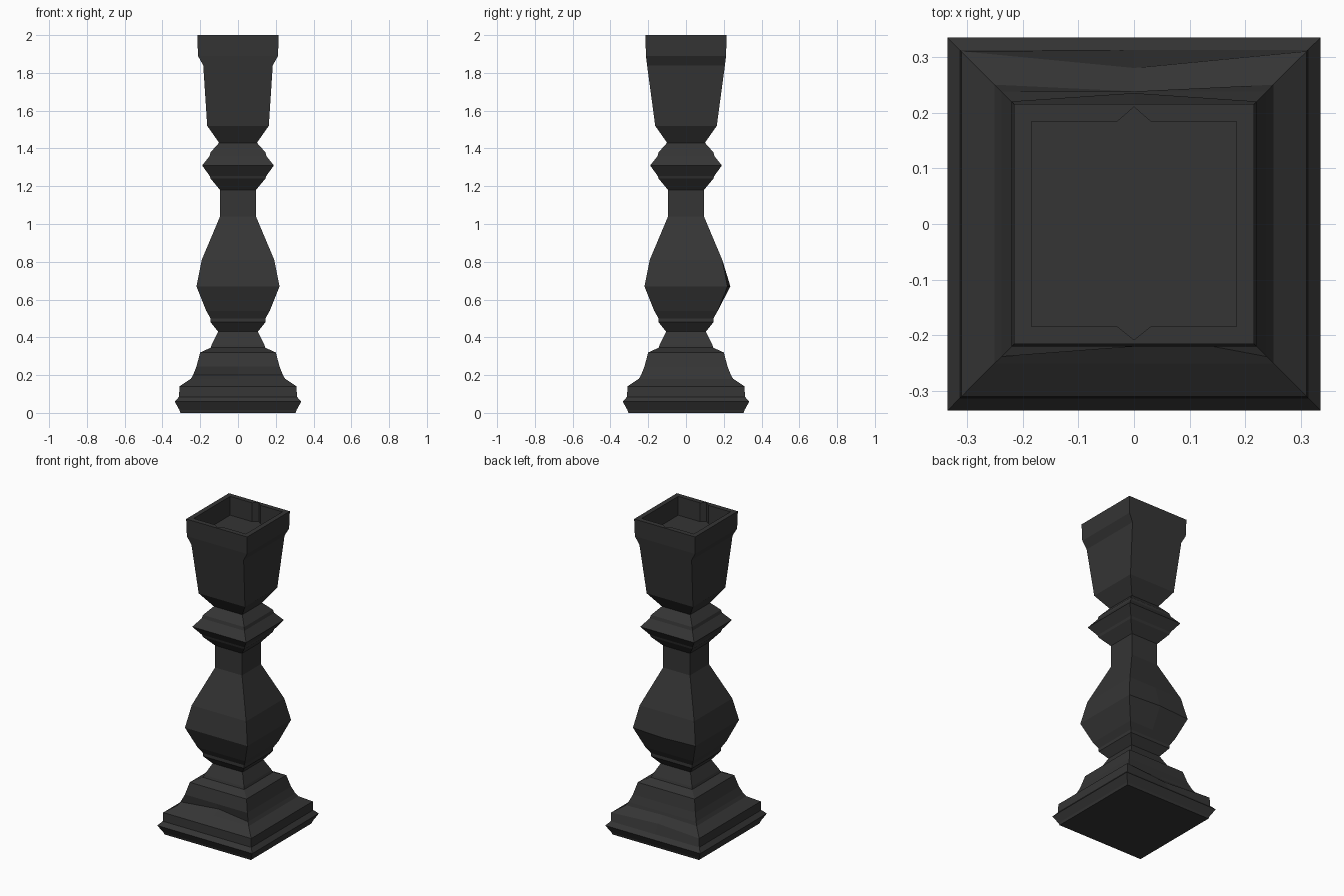
import bpy, bmesh

if "Cube" in bpy.data.objects:
    bpy.data.objects.remove(bpy.data.objects["Cube"])

dark = bpy.data.materials.new("dark_metal")
dark.diffuse_color = (0.035, 0.035, 0.035, 1)
dark.use_nodes = True
dark.node_tree.nodes["Principled BSDF"].inputs["Base Color"].default_value = dark.diffuse_color


def ring(bm, z, hx, hy=None, front=0, back=0):
    """Square ring with midpoints; front/back push the middle point outwards."""
    hy = hy or hx
    pts = [(-hx, -hy), (0, -hy - front), (hx, -hy), (hx, 0),
           (hx, hy), (0, hy + back), (-hx, hy), (-hx, 0)]
    return [bm.verts.new((x, y, z)) for x, y in pts]


def bridge(bm, a, b):
    n = len(a)
    for i in range(n):
        bm.faces.new((a[i], a[(i + 1) % n], b[(i + 1) % n], b[i]))


def loft(bm, profile):
    rings = [ring(bm, *row) for row in profile]
    for a, b in zip(rings, rings[1:]):
        bridge(bm, a, b)
    return rings


def finish(bm, name, recalc=False):
    if recalc:
        bmesh.ops.recalc_face_normals(bm, faces=bm.faces)
    mesh = bpy.data.meshes.new(name)
    bm.to_mesh(mesh)
    bm.free()
    mesh.materials.append(dark)
    bpy.context.collection.objects.link(bpy.data.objects.new(name, mesh))


# Stepped foot, with a dented back and an undercut front
bm = bmesh.new()
rings = loft(bm, [
    (0.0, 0.305), (0.015, 0.31), (0.06, 0.335), (0.085, 0.312),
    (0.14, 0.31, 0.31, 0, -0.03), (0.18, 0.25, 0.25, 0, -0.012),
    (0.2, 0.238, 0.238, -0.045), (0.245, 0.22), (0.32, 0.2),
    (0.345, 0.145), (0.36, 0.14), (0.43, 0.105)])
bm.faces.new(rings[0][::-1])
finish(bm, "foot")

# Vase-shaped stem
bm = bmesh.new()
loft(bm, [
    (0.43, 0.105), (0.48, 0.145), (0.5, 0.145), (0.54, 0.168),
    (0.67, 0.22, 0.22, 0, 0.015), (0.81, 0.192), (1.04, 0.095), (1.18, 0.095)])
finish(bm, "stem")

# Ridged collar
bm = bmesh.new()
loft(bm, [
    (1.18, 0.095), (1.24, 0.145), (1.255, 0.15), (1.31, 0.19),
    (1.36, 0.15), (1.38, 0.145), (1.43, 0.1)])
finish(bm, "collar")

# Candle cup with a notched square socket
bm = bmesh.new()
rings = loft(bm, [
    (1.43, 0.1), (1.52, 0.163), (1.84, 0.184, 0.206),
    (1.89, 0.212), (2.0, 0.215)])
w, n = 0.184, 0.03
socket = [(-w, -w), (-n, -w), (0, -0.208), (n, -w), (w, -w),
          (w, w), (n, w), (0, 0.21), (-n, w), (-w, w)]
upper = [bm.verts.new((x, y, 2.0)) for x, y in socket]
lower = [bm.verts.new((x, y, 1.88)) for x, y in socket]
bridge(bm, lower, upper)
bm.faces.new(lower)
rim = [e for e in bm.edges if e.is_boundary and all(v.co.z > 1.99 for v in e.verts)]
bmesh.ops.triangle_fill(bm, edges=rim, use_beauty=True)
finish(bm, "cup", recalc=True)
